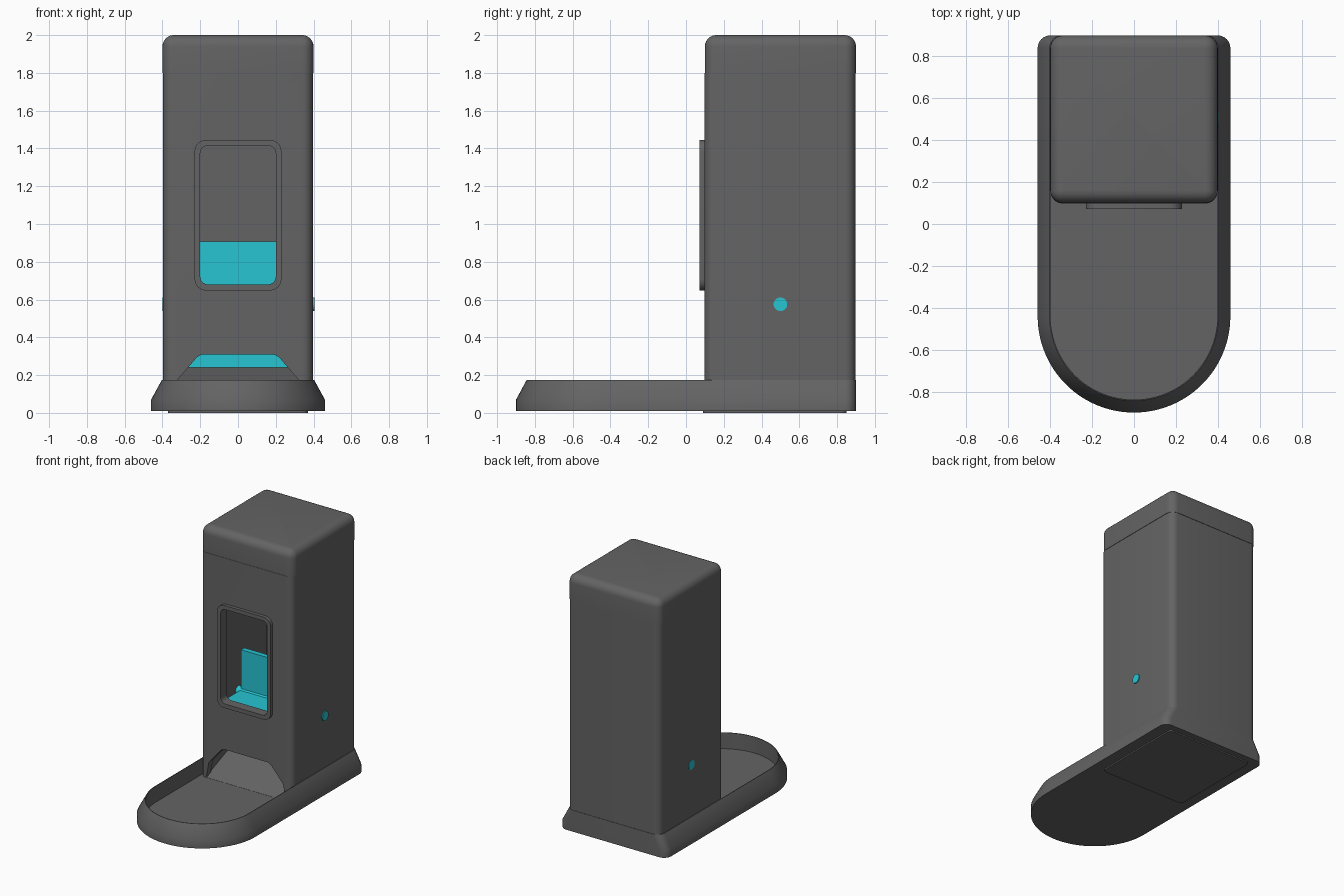
import bpy, bmesh, math
from math import sin, cos, pi

if "Cube" in bpy.data.objects:
    bpy.data.objects.remove(bpy.data.objects["Cube"])


def material(name, rgb):
    m = bpy.data.materials.new(name)
    m.diffuse_color = (*rgb, 1)
    m.use_nodes = True
    m.node_tree.nodes["Principled BSDF"].inputs["Base Color"].default_value = m.diffuse_color
    return m


GREY = material("dark grey", (0.127, 0.127, 0.127))
CYAN = material("cyan", (0.019, 0.56, 0.65))


def loft(name, rings, mat=GREY):
    """Closed solid through rings of equal point count, capped at both ends."""
    bm = bmesh.new()
    vs = [[bm.verts.new(p) for p in r] for r in rings]
    n = len(vs[0])
    for a, b in zip(vs, vs[1:]):
        for i in range(n):
            j = (i + 1) % n
            bm.faces.new((a[i], a[j], b[j], b[i]))
    bm.faces.new(vs[0][::-1])
    bm.faces.new(vs[-1])
    bmesh.ops.recalc_face_normals(bm, faces=bm.faces)
    me = bpy.data.meshes.new(name)
    bm.to_mesh(me)
    bm.free()
    me.materials.append(mat)
    ob = bpy.data.objects.new(name, me)
    bpy.context.collection.objects.link(ob)
    return ob


def prism(name, pts, lo, hi, axis, mat=GREY):
    place = {'X': lambda a, b, h: (h, a, b),
             'Y': lambda a, b, h: (a, h, b),
             'Z': lambda a, b, h: (a, b, h)}[axis]
    return loft(name, [[place(a, b, h) for a, b in pts] for h in (lo, hi)], mat)


def round_rect(x0, x1, y0, y1, r, seg=6):
    pts = []
    for k, (cx, cy) in enumerate(((x1 - r, y1 - r), (x0 + r, y1 - r),
                                  (x0 + r, y0 + r), (x1 - r, y0 + r))):
        for i in range(seg + 1):
            t = pi / 2 * (k + i / seg)
            pts.append((cx + r * cos(t), cy + r * sin(t)))
    return pts


def box_pts(x0, x1, y0, y1):
    return [(x0, y0), (x1, y0), (x1, y1), (x0, y1)]


def activate(ob):
    bpy.ops.object.select_all(action='DESELECT')
    ob.select_set(True)
    bpy.context.view_layer.objects.active = ob


def cut(ob, cutter):
    mod = ob.modifiers.new("cut", 'BOOLEAN')
    mod.operation, mod.solver, mod.object = 'DIFFERENCE', 'EXACT', cutter
    activate(ob)
    bpy.ops.object.modifier_apply(modifier=mod.name)


def smooth(ob):
    activate(ob)
    bpy.ops.object.shade_smooth_by_angle(angle=math.radians(30))


# Tray base: straight sides, round front, chamfered rim, sunken floor
def tray_ring(w, back, z, seg=48):
    r = 0.06
    pts = [(-w * cos(pi * i / seg), -0.44 - w * sin(pi * i / seg), z) for i in range(seg + 1)]
    arc = [(w - r + r * cos(pi / 2 * i / 6), back - r + r * sin(pi / 2 * i / 6), z) for i in range(7)]
    return pts + arc + [(-x, y, z) for x, y, z in reversed(arc)]


tray = loft("tray_base", [tray_ring(0.46, 0.9, 0.01), tray_ring(0.46, 0.9, 0.07),
                          tray_ring(0.403, 0.9, 0.175), tray_ring(0.398, 0.88, 0.175),
                          tray_ring(0.398, 0.88, 0.05)])
smooth(tray)
prism("bottom_cover", round_rect(-0.37, 0.37, 0.09, 0.85, 0.03), 0, 0.012, 'Z')

# Hollow tower with window and chute openings
body = prism("tower_body", round_rect(-0.397, 0.397, 0.098, 0.897, 0.055), 0.03, 1.8, 'Z')
frame = prism("window_frame", round_rect(-0.23, 0.23, 0.648, 1.445, 0.06), 0.072, 0.105, 'Y')
cavity = prism("cavity", box_pts(-0.347, 0.347, 0.148, 0.847), 0.04, 1.75, 'Z')
window = prism("window", round_rect(-0.2, 0.2, 0.68, 1.415, 0.04), 0.0, 0.25, 'Y')
half = [(0.345, 0.035), (0.32, 0.175), (0.217, 0.295), (0.19, 0.31)]
chute = prism("chute", half + [(-x, z) for x, z in reversed(half)], 0.0, 0.25, 'Y')
for c in (cavity, window, chute):
    cut(body, c)
cut(frame, window)
for c in (cavity, window, chute):
    bpy.data.objects.remove(c)
smooth(body)
smooth(frame)

# Ramp leading food out of the chute
prism("chute_ramp", [(0.1, 0.04), (0.1, 0.051), (0.86, 0.355), (0.86, 0.04)], -0.36, 0.36, 'X')

# Lid with rounded top edges
rings = []
R = 0.06
for t in [None] + [pi / 2 * i / 6 for i in range(7)]:
    d = 0 if t is None else R * (1 - cos(t))
    z = 1.8 if t is None else 2 - R + R * sin(t)
    rings.append([(x, y, z) for x, y in
                  round_rect(-0.4 + d, 0.4 - d, 0.1 + d, 0.9 - d, max(R - d, 0.002))])
smooth(loft("lid", rings))

# Paddle wheel: axle through the side walls with four blades
CY, CZ = 0.5, 0.575
axle = prism("axle", [(CY + 0.036 * cos(pi * i / 16), CZ + 0.036 * sin(pi * i / 16))
                      for i in range(32)], -0.4, 0.404, 'X', CYAN)
smooth(axle)
prism("paddle_vertical", box_pts(CY - 0.02, CY + 0.02, CZ - 0.335, CZ + 0.332), -0.31, 0.31, 'X', CYAN)
prism("paddle_horizontal", box_pts(CY - 0.332, CY + 0.332, CZ - 0.02, CZ + 0.02), -0.31, 0.31, 'X', CYAN)
